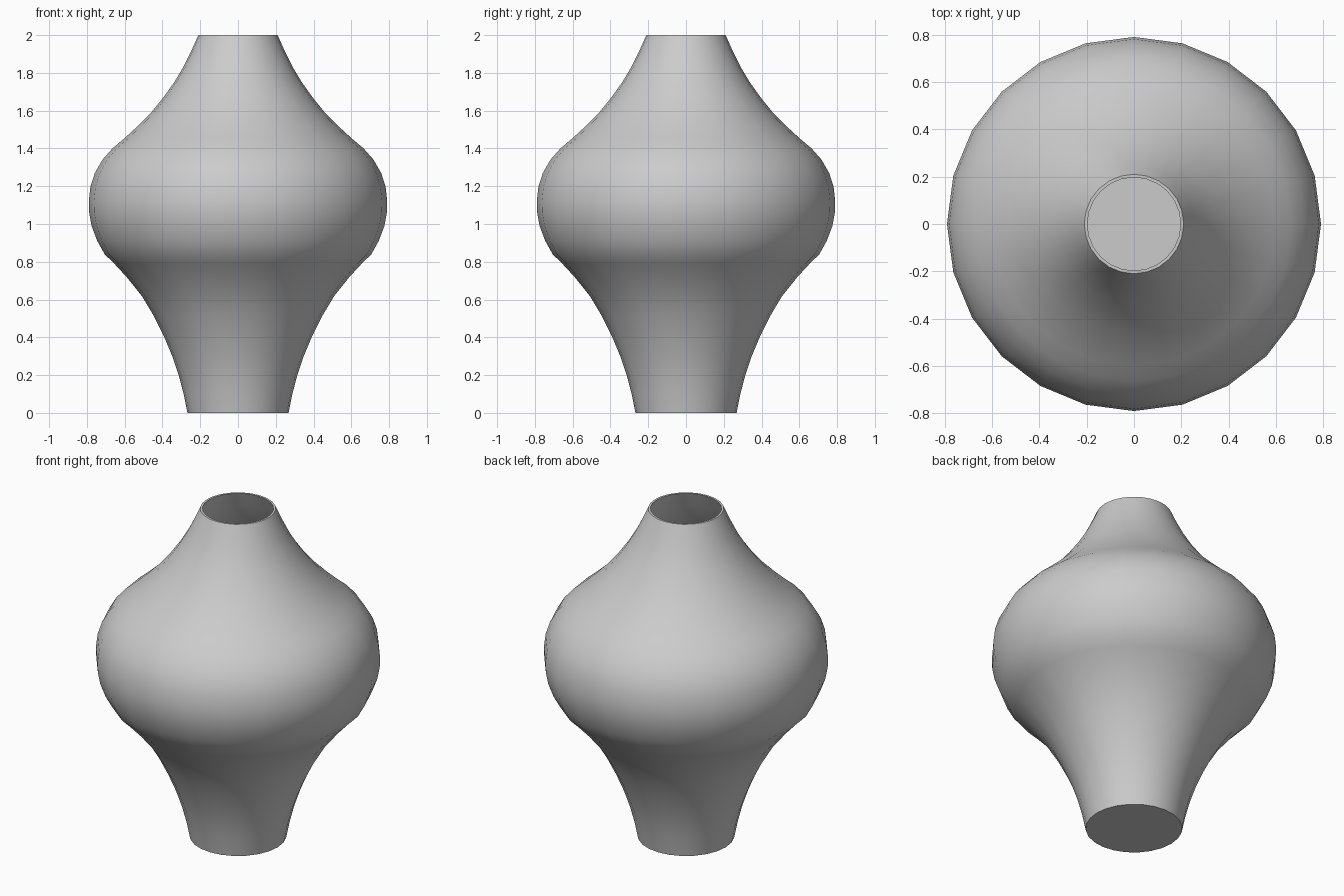
import bpy
import bmesh
import math

cube = bpy.data.objects.get("Cube")
if cube:
    bpy.data.objects.remove(cube, do_unlink=True)

SIDES = 24
WALL = 0.013

# Single clay colour
clay = bpy.data.materials.new("plain grey clay")
clay.use_nodes = True
grey = (0.6, 0.6, 0.6, 1.0)
clay.diffuse_color = grey
clay.node_tree.nodes["Principled BSDF"].inputs["Base Color"].default_value = grey

# Outer silhouette as (radius, height): flared foot, round belly, tapering neck
outer = [
    (0.268, 0.0), (0.288, 0.10), (0.314, 0.20), (0.348, 0.30), (0.390, 0.40),
    (0.444, 0.51), (0.510, 0.62), (0.590, 0.72), (0.655, 0.79), (0.706, 0.84),
    (0.745, 0.91), (0.775, 0.99), (0.788, 1.06), (0.790, 1.12), (0.781, 1.20),
    (0.758, 1.27), (0.718, 1.34), (0.665, 1.40), (0.600, 1.455), (0.540, 1.51),
    (0.460, 1.59), (0.395, 1.67), (0.338, 1.75), (0.290, 1.83), (0.250, 1.91),
    (0.210, 2.0),
]
# Thin inner wall running back down to a flat floor
inner = [(r - WALL, z) for r, z in reversed(outer[1:])]
inner += [(outer[0][0] - WALL + 0.003, WALL), (0.0, WALL)]
profile = [(0.0, 0.0)] + outer + inner


def lathe(name, points, material):
    """Spin a profile around the z axis into a closed solid."""
    bm = bmesh.new()
    verts = [bm.verts.new((r, 0, z)) for r, z in points]
    edges = [bm.edges.new(pair) for pair in zip(verts, verts[1:])]
    bmesh.ops.spin(bm, geom=verts + edges, cent=(0, 0, 0), axis=(0, 0, 1),
                   angle=math.tau, steps=SIDES, use_merge=False)
    bmesh.ops.remove_doubles(bm, verts=bm.verts[:], dist=0.0005)
    bmesh.ops.recalc_face_normals(bm, faces=bm.faces[:])
    mesh = bpy.data.meshes.new(name)
    bm.to_mesh(mesh)
    bm.free()
    mesh.materials.append(material)
    obj = bpy.data.objects.new(name, mesh)
    bpy.context.collection.objects.link(obj)
    return obj


vase = lathe("vase_body", profile, clay)

# Smooth walls, crisp rim and foot
bpy.ops.object.select_all(action='DESELECT')
vase.select_set(True)
bpy.context.view_layer.objects.active = vase
bpy.ops.object.shade_smooth_by_angle(angle=math.radians(40))
